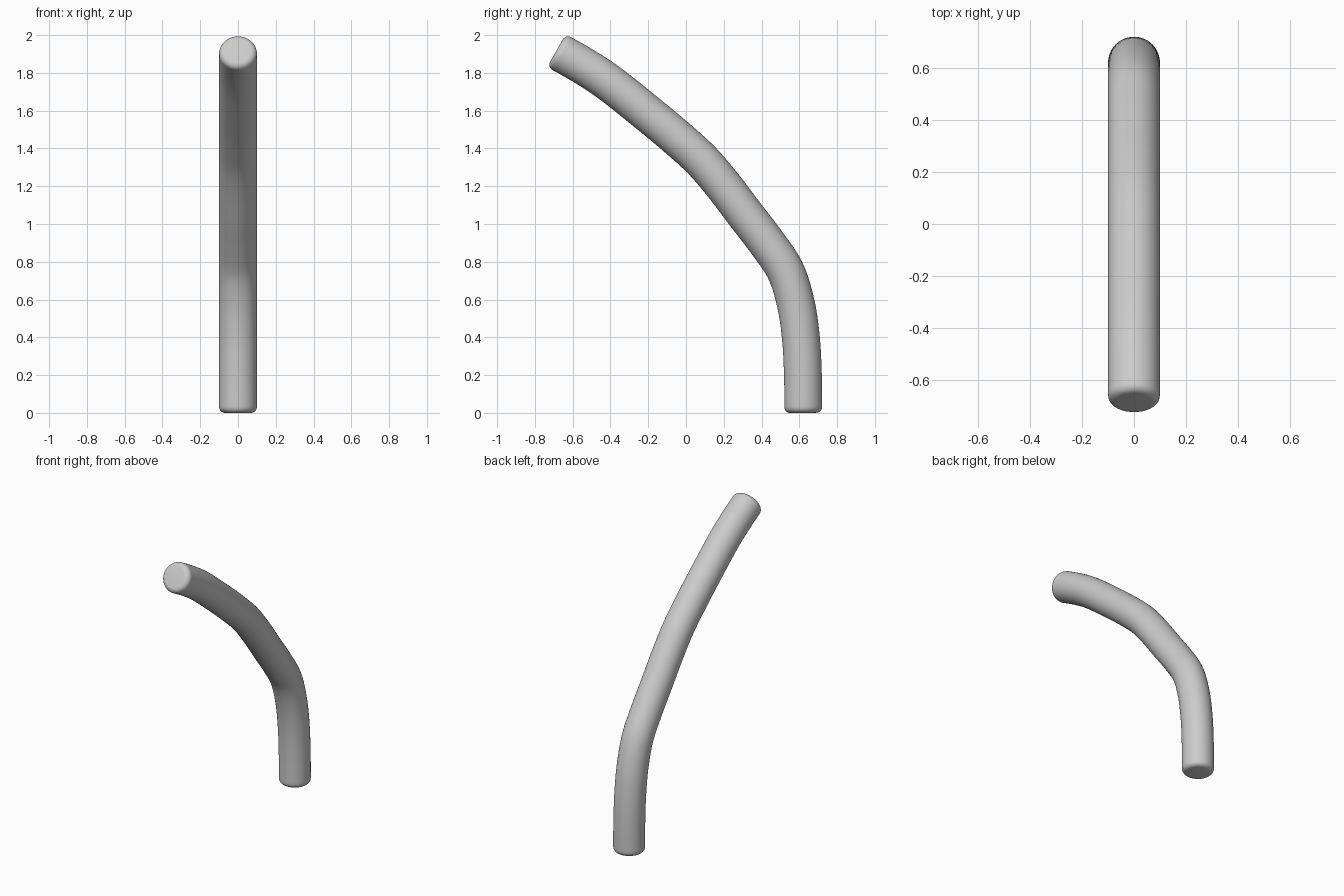
import bpy, bmesh, math
from mathutils import Vector

if "Cube" in bpy.data.objects:
    bpy.data.objects.remove(bpy.data.objects["Cube"])

SIDES, RADIUS, ROUND = 48, 0.1, 0.032

# Centre line in the (y, z) plane, base to tip
pts = [Vector(p) for p in [(0.621, 0.0), (0.619, 0.2), (0.608, 0.4), (0.58, 0.585),
                           (0.525, 0.755), (0.425, 0.905), (0.31, 1.055), (0.2, 1.2),
                           (0.085, 1.335), (-0.05, 1.458), (-0.2, 1.583),
                           (-0.4, 1.742), (-0.54, 1.835), (-0.686, 1.918)]]


def spline(p, steps=8):
    """Smooth curve through the points, as (position, tangent) pairs."""
    p = [2 * p[0] - p[1]] + p + [2 * p[-1] - p[-2]]
    out = []
    for i in range(1, len(p) - 2):
        a, b, c, d = p[i - 1:i + 3]
        last = i == len(p) - 3
        for k in range(steps + last):
            t = k / steps
            pos = 0.5 * (2 * b + (c - a) * t + (2 * a - 5 * b + 4 * c - d) * t * t
                         + (3 * b - a - 3 * c + d) * t ** 3)
            tan = 0.5 * ((c - a) + 2 * (2 * a - 5 * b + 4 * c - d) * t
                         + 3 * (3 * b - a - 3 * c + d) * t * t)
            out.append((pos, tan.normalized()))
    return out


path = spline(pts)
first, last = path[0], path[-1]
body = [(p, t, RADIUS) for p, t in path
        if (p - first[0]).length > ROUND * 1.3 and (p - last[0]).length > ROUND * 1.3]


# Rounded rims at both ends
def rim(end, sign):
    pos, tan = end
    rings = []
    for k in range(7):
        a = math.pi / 2 * k / 6
        depth = ROUND * (1 - math.cos(a))
        rings.append((pos + sign * tan * depth, tan, RADIUS - ROUND * (1 - math.sin(a))))
    return rings


sections = rim(first, 1) + body + rim(last, -1)[::-1]

# Loft the tube
bm = bmesh.new()
rings = []
for pos, tan, r in sections:
    ring = []
    for k in range(SIDES):
        a = 2 * math.pi * k / SIDES
        n = Vector((-tan.y, tan.x)) * math.sin(a) * r
        ring.append(bm.verts.new((math.cos(a) * r, pos.x + n.x, pos.y + n.y)))
    rings.append(ring)
for lo, hi in zip(rings, rings[1:]):
    for k in range(SIDES):
        j = (k + 1) % SIDES
        bm.faces.new((lo[k], lo[j], hi[j], hi[k]))
bm.faces.new(rings[0][::-1])
bm.faces.new(rings[-1])
bmesh.ops.recalc_face_normals(bm, faces=bm.faces)
for f in bm.faces:
    f.smooth = True

mesh = bpy.data.meshes.new("bent_tube")
bm.to_mesh(mesh)
bm.free()
bpy.context.collection.objects.link(bpy.data.objects.new("bent_tube", mesh))
